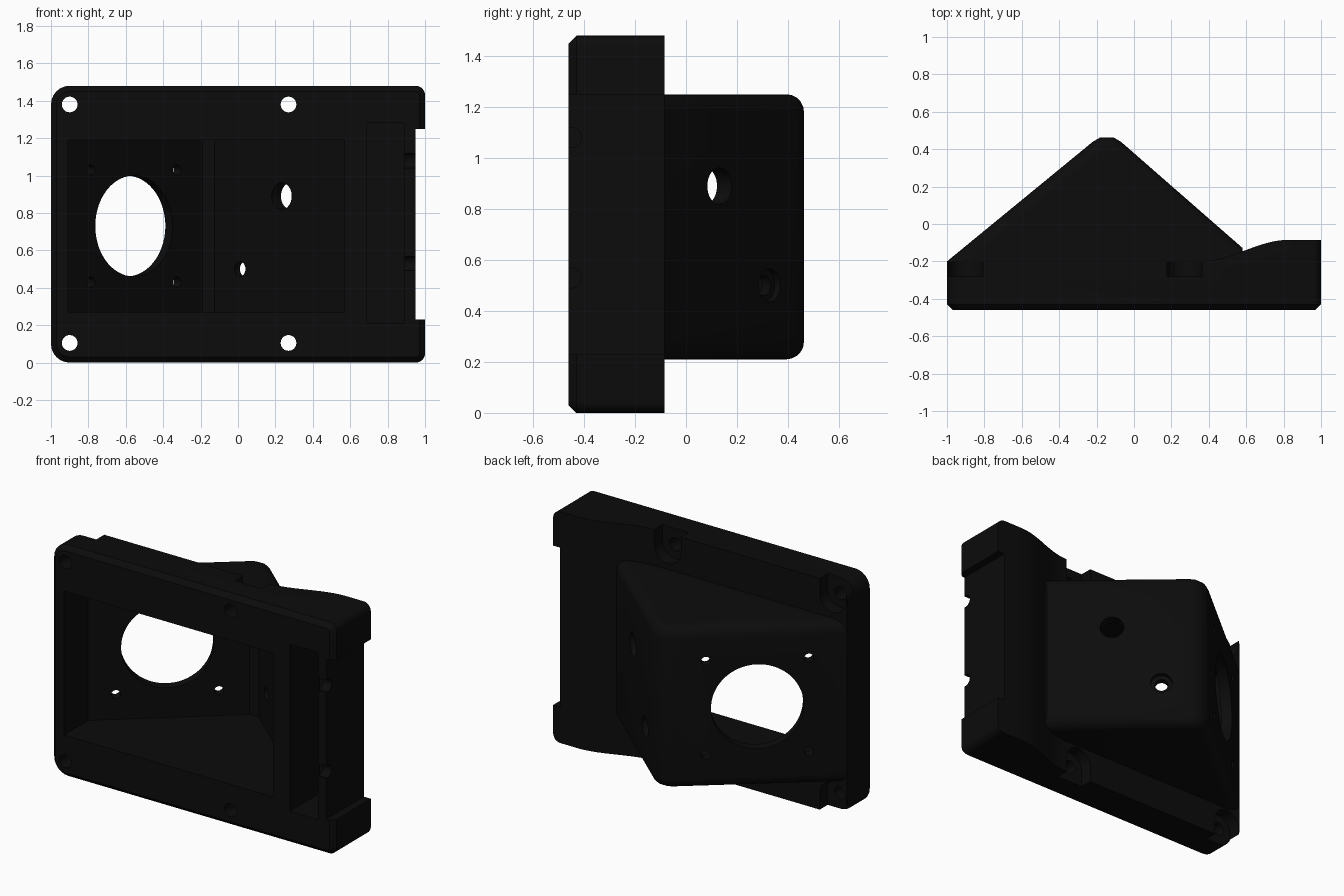
import bpy, bmesh, math
from mathutils import Vector

if "Cube" in bpy.data.objects:
    bpy.data.objects.remove(bpy.data.objects["Cube"])

black = bpy.data.materials.new("matte black")
black.diffuse_color = (0.0035, 0.0035, 0.0035, 1)
black.use_nodes = True
black.node_tree.nodes["Principled BSDF"].inputs["Base Color"].default_value = black.diffuse_color


def loft(name, rings):
    """Closed solid through rings of 3D points."""
    bm = bmesh.new()
    vs = [[bm.verts.new(p) for p in r] for r in rings]
    n = len(vs[0])
    bm.faces.new(vs[0])
    bm.faces.new(vs[-1])
    for a, b in zip(vs, vs[1:]):
        for i in range(n):
            j = (i + 1) % n
            bm.faces.new((a[i], a[j], b[j], b[i]))
    bmesh.ops.recalc_face_normals(bm, faces=bm.faces)
    me = bpy.data.meshes.new(name)
    bm.to_mesh(me)
    bm.free()
    ob = bpy.data.objects.new(name, me)
    bpy.context.collection.objects.link(ob)
    me.materials.append(black)
    return ob


def upright(name, pts, z0, z1):
    return loft(name, [[(x, y, z) for x, y in pts] for z in (z0, z1)])


def box(x0, x1, y0, y1, z0, z1):
    return upright("cutter", [(x0, y0), (x1, y0), (x1, y1), (x0, y1)], z0, z1)


def rod(p, axis, r, a, b, n=32):
    """Cylinder cutter through p along axis, from distance a to b."""
    p, d = Vector(p), Vector(axis).normalized()
    u = d.orthogonal().normalized()
    v = d.cross(u)
    ring = [u * r * math.cos(t) + v * r * math.sin(t)
            for t in (2 * math.pi * i / n for i in range(n))]
    return loft("cutter", [[p + d * s + q for q in ring] for s in (a, b)])


def combine(target, tool, op='DIFFERENCE'):
    m = target.modifiers.new(op, 'BOOLEAN')
    m.operation, m.object, m.solver = op, tool, 'EXACT'
    bpy.context.view_layer.objects.active = target
    bpy.ops.object.modifier_apply(modifier=m.name)
    bpy.data.objects.remove(tool)


def rounded(inset, y):
    """Plate outline: wide corners on the left, tight ones on the right."""
    pts = []
    for cx, cz, sx, sz, r, start in ((1, 1.48, -1, -1, .05, 0), (-1, 1.48, 1, -1, .1, 90),
                                     (-1, 0, 1, 1, .1, 180), (1, 0, -1, 1, .05, 270)):
        for i in range(7):
            t = math.radians(start + i * 15)
            pts.append((cx + sx * r + (r - inset) * math.cos(t), y,
                        cz + sz * r + (r - inset) * math.sin(t)))
    return pts


# plate with a chamfered front edge
body = loft("housing", [rounded(.03, -.46), rounded(0, -.43), rounded(0, .05)])

# stepped back: thin on the left, easing up to the thick right end
curve = []
for i in range(13):
    t = i / 12
    curve.append((.36 + .46 * t, -.2 + .115 * t * t * (3 - 2 * t)))
combine(body, upright("cutter", [(-1.2, -.2)] + curve + [(1.2, -.085), (1.2, .3), (-1.2, .3)], -.2, 1.7))

# recessed screw holes, the recesses open to the long edges
for x in (-.9, .27):
    for z, s in ((1.38, 1), (.105, -1)):
        combine(body, rod((x, 0, z), (0, 1, 0), .042, -.6, .1))
        combine(body, rod((x, 0, z), (0, 1, 0), .093, -.28, .1))
        combine(body, box(x - .093, x + .093, -.28, .1, min(z, z + s * .3), max(z, z + s * .3)))

# wedge hump with rounded upper and lower rims
outline = [(-.95, -.3), (-1, -.2), (-.22, .44), (-.18, .463), (-.11, .463), (-.07, .44),
           (.58, -.128), (.58, -.3)]
wedge = upright("wedge", outline, .21, 1.25)
bm = bmesh.new()
bm.from_mesh(wedge.data)
rim = [e for e in bm.edges
       if abs(e.verts[0].co.z - e.verts[1].co.z) < .01 and min(v.co.y for v in e.verts) > -.25]
bmesh.ops.bevel(bm, geom=rim, offset=.07, offset_type='OFFSET', segments=5, profile=.5, affect='EDGES')
bm.to_mesh(wedge.data)
bm.free()
combine(body, wedge, 'UNION')

# hollow interior, open at the front
combine(body, upright("cutter", [(-.91, -.6), (.57, -.6), (.57, -.223), (-.125, .39), (-.19, .39),
                                 (-.91, -.216)], .27, 1.19))

# large round opening and its four screw holes on the left slope
n = Vector((-.64, .768, 0)).normalized()
along = Vector((n.y, -n.x, 0))
mid = Vector((-.58, .11, .73))
combine(body, rod(mid, n, .27, -.12, .15, 64))
for s in (-.3, .3):
    for h in (-.3, .3):
        combine(body, rod(mid + along * s + Vector((0, 0, h)), n, .028, -.12, .15, 20))

# two holes on the right slope, the lower one stepped
n = Vector((.66, .75, 0)).normalized()
combine(body, rod((.265, .11, .89), n, .072, -.12, .15))
combine(body, rod((.04, .305, .5), n, .04, -.12, .15))
combine(body, rod((.04, .305, .5), n, .065, .0, .15))

# slot at the right, side notch, and two half-round passages in the thin wall
combine(body, box(.69, .89, -.6, -.16, .21, 1.28))
combine(body, box(.95, 1.2, -.6, .2, .23, 1.25))
for z in (.53, 1.08):
    combine(body, rod((.92, -.45, z), (1, 0, 0), .04, -.06, .06, 20))

bpy.ops.object.select_all(action='DESELECT')
body.select_set(True)
bpy.context.view_layer.objects.active = body
bpy.ops.object.shade_smooth_by_angle(angle=math.radians(30))
